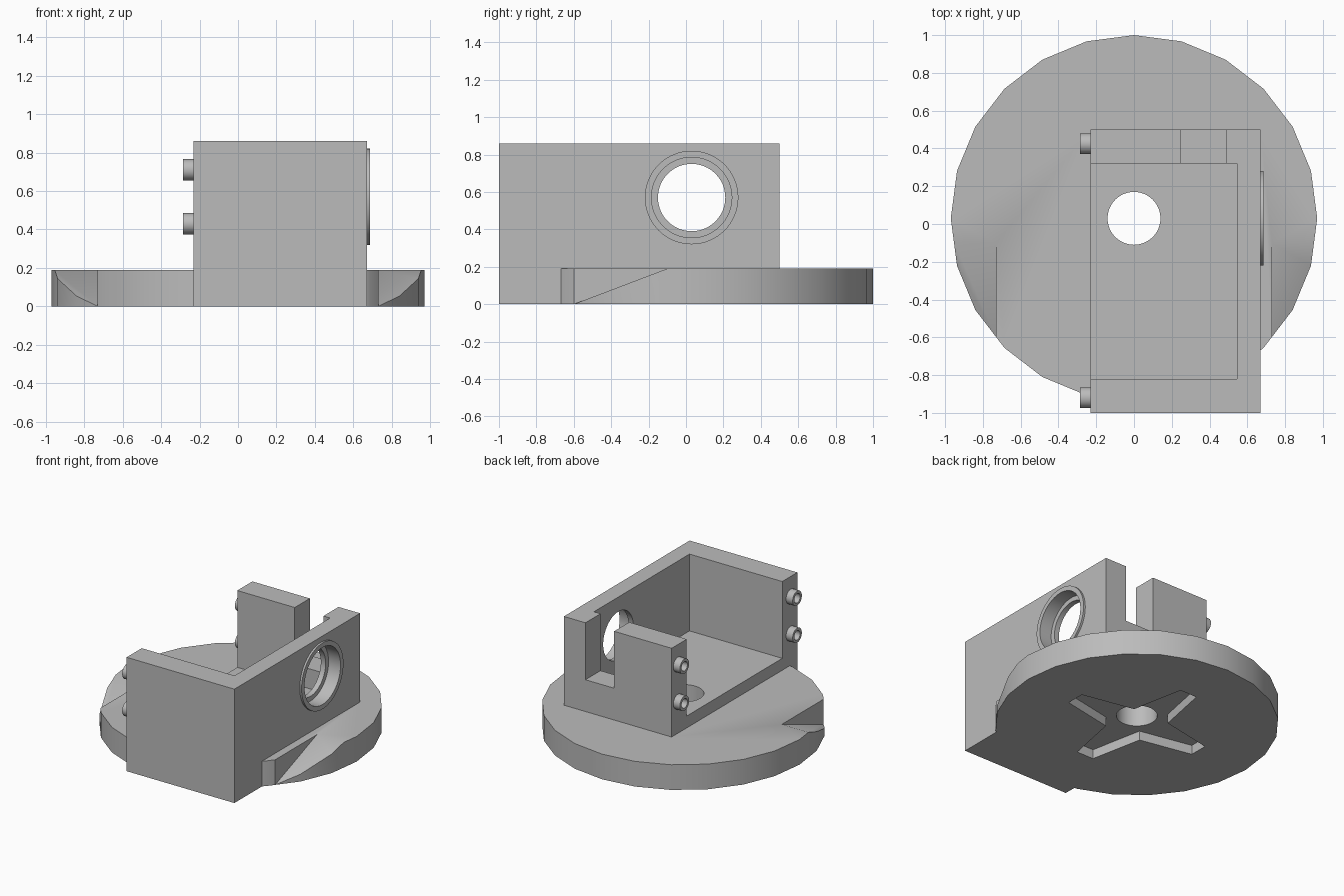
import bpy
import bmesh
import math
from mathutils import Vector

if "Cube" in bpy.data.objects:
    bpy.data.objects.remove(bpy.data.objects["Cube"])

grey = bpy.data.materials.new("plain grey")
grey.use_nodes = True
grey.diffuse_color = (0.5, 0.5, 0.5, 1)
grey.node_tree.nodes["Principled BSDF"].inputs["Base Color"].default_value = (0.5, 0.5, 0.5, 1)


def prism(name, outline, axis, lo, hi):
    """Extrude a flat outline along x or z."""
    bm = bmesh.new()
    put = {"x": lambda a, b, h: (h, a, b), "z": lambda a, b, h: (a, b, h)}[axis]
    face = bm.faces.new([bm.verts.new(put(a, b, lo)) for a, b in outline])
    ext = bmesh.ops.extrude_face_region(bm, geom=[face])
    verts = [g for g in ext["geom"] if isinstance(g, bmesh.types.BMVert)]
    bmesh.ops.translate(bm, verts=verts, vec=Vector(put(0, 0, hi - lo)))
    bmesh.ops.recalc_face_normals(bm, faces=bm.faces)
    mesh = bpy.data.meshes.new(name)
    bm.to_mesh(mesh)
    bm.free()
    mesh.materials.append(grey)
    obj = bpy.data.objects.new(name, mesh)
    bpy.context.collection.objects.link(obj)
    return obj


def circle(a, b, radius, sides):
    steps = [math.tau * i / sides for i in range(sides)]
    return [(a + radius * math.sin(t), b + radius * math.cos(t)) for t in steps]


def box(name, x0, x1, y0, y1, z0, z1):
    return prism(name, [(x0, y0), (x1, y0), (x1, y1), (x0, y1)], "z", z0, z1)


def combine(obj, tool, operation):
    """Apply a boolean and discard the tool."""
    tool.hide_render = True
    mod = obj.modifiers.new("combine", "BOOLEAN")
    mod.object = tool
    mod.operation = operation
    mod.solver = "EXACT"
    bpy.context.view_layer.objects.active = obj
    bpy.ops.object.modifier_apply(modifier=mod.name)
    bpy.data.objects.remove(tool)


def cut(obj, tool):
    combine(obj, tool, "DIFFERENCE")


def smooth(obj):
    bpy.ops.object.select_all(action="DESELECT")
    obj.select_set(True)
    bpy.context.view_layer.objects.active = obj
    bpy.ops.object.shade_smooth_by_angle(angle=math.radians(30))


MID = 0.03          # y of the turntable axis
BASE_TOP = 0.19
FLOOR = 0.28
TOP = 0.86
PORT_Z = 0.57

# Round base joined with the housing block and the raised port rim
body = prism("housing_on_round_base", circle(0, MID, 0.97, 24), "z", 0, BASE_TOP)

# Sloped clearances at both sides of the base
slope = BASE_TOP / 0.5
for side in (-1, 1):
    wedge = [(-0.9, -0.3 * slope), (0.1, 0.7 * slope), (-0.9, 0.7 * slope)]
    lo, hi = sorted((side * 0.73, side * 1.2))
    cut(body, prism("slope_cutter", wedge, "x", lo, hi))

combine(body, box("block", -0.23, 0.67, -1, 0.5, 0, TOP), "UNION")
combine(body, prism("rim", circle(MID, PORT_Z, 0.25, 64), "x", 0.62, 0.685), "UNION")

# Cavity, open at the top and at one side
cut(body, box("cavity_cutter", -0.5, 0.545, -0.82, 0.32, FLOOR, 1.2))

# Cable notch in the back wall
cut(body, box("notch_cutter", 0.25, 0.49, 0.25, 0.7, 0.43, 1.2))

# Stepped round port through the side wall
cut(body, prism("recess_cutter", circle(MID, PORT_Z, 0.215, 64), "x", 0.585, 0.8))
cut(body, prism("port_cutter", circle(MID, PORT_Z, 0.18, 64), "x", 0.4, 0.8))

# Cross-shaped pocket underneath, with tapered arms
cross = []
for i in range(4):
    c, s = round(math.cos(i * math.pi / 2)), round(math.sin(i * math.pi / 2))
    for u, v in ((0.15, -0.15), (0.55, -0.07), (0.55, 0.07)):
        cross.append((u * c - v * s, MID + u * s + v * c))
cut(body, prism("cross_cutter", cross, "z", -0.1, 0.07))

# Central bore
cut(body, prism("bore_cutter", circle(0, MID, 0.14, 48), "z", -0.2, 0.5))
smooth(body)

# Hollow pegs on the open side
for end, y in (("front", -0.92), ("back", 0.425)):
    for level, z in (("lower", 0.43), ("upper", 0.71)):
        peg = prism(f"{end}_{level}_peg", circle(y, z, 0.055, 32), "x", -0.285, -0.23)
        cut(peg, prism("peg_cutter", circle(y, z, 0.035, 32), "x", -0.4, -0.235))
        smooth(peg)
